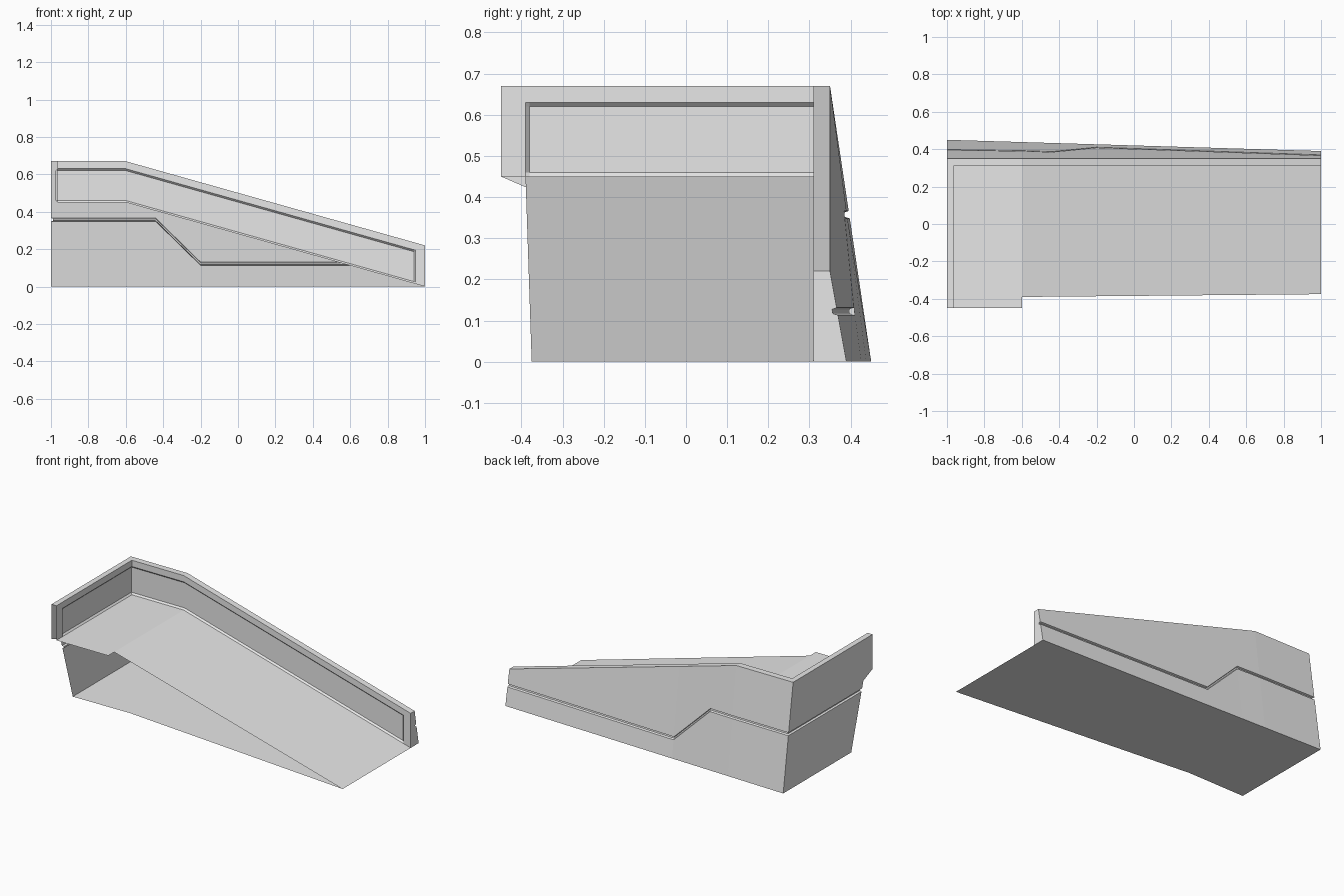
import bpy
from mathutils import Vector

cube = bpy.data.objects.get("Cube")
if cube:
    bpy.data.objects.remove(cube, do_unlink=True)

grey = bpy.data.materials.new("plain grey")
grey.use_nodes = True
grey.diffuse_color = (0.8, 0.8, 0.8, 1)
grey.node_tree.nodes["Principled BSDF"].inputs["Base Color"].default_value = (0.8, 0.8, 0.8, 1)

# Main sizes
BEND = -0.6            # where the flat landing turns into the slope
IN_X, IN_Y = -0.965, 0.31   # inner faces of the two parapets
FRONT = -0.45
LAND, RISE = 0.45, 0.22     # landing height, parapet height
CUT = 0.012            # groove and panel depth


def deck_z(x):
    return LAND * min(1, (1 - x) / (1 - BEND))


def top_z(x):
    return deck_z(x) + RISE


def back_y(x, z):
    """Outer back surface, flaring out towards the ground."""
    foot = 0.42 - 0.03 * x
    return 0.35 + (foot - 0.35) * (1 - z / top_z(x))


def make(name, verts, faces, facing):
    mesh = bpy.data.meshes.new(name)
    mesh.from_pydata(verts, [], faces)
    mesh.update()
    total = sum((p.normal * p.area for p in mesh.polygons), Vector())
    if total.dot(Vector(facing)) < 0:
        mesh.flip_normals()
    mesh.materials.append(grey)
    obj = bpy.data.objects.new(name, mesh)
    bpy.context.collection.objects.link(obj)
    return obj


def loft(name, columns, facing):
    """Skin a row of equally long columns of points."""
    n = len(columns[0])
    verts = [p for col in columns for p in col]
    faces = [(i * n + j, (i + 1) * n + j, (i + 1) * n + j + 1, i * n + j + 1)
             for i in range(len(columns) - 1) for j in range(n - 1)]
    return make(name, verts, faces, facing)


def groove_rows(g):
    """Heights and depths across the groove."""
    return [(g - 0.009, 0), (g - 0.005, CUT), (g + 0.005, CUT), (g + 0.009, 0)]


# Outer back wall with its stepped groove
def back_column(x, g):
    rows = [(0, 0)] + groove_rows(g) + [(top_z(x), 0)]
    return [(x + (d if x == -1 else 0), back_y(x, z) - d, z) for z, d in rows]


back = [back_column(x, g) for x, g in
        [(-1, 0.357), (BEND, 0.357), (-0.44, 0.357), (-0.2, 0.122), (1, 0.122)]]
loft("back_wall", back, (0, 1, 0))


# Outer end wall, leaning in below the landing
def end_front_y(z):
    return FRONT if z >= LAND else -0.235 - 0.298 * z


rows = [(0, 0)] + groove_rows(0.357) + [(0.41, 0), (LAND, 0), (top_z(-1), 0)]
loft("end_wall", [[(-1 + d, back_y(-1, z) - d, z) for z, d in rows],
                  [(-1 + d, end_front_y(z), z) for z, d in rows]], (-1, 0, 0))


# Inner parapet faces with one recessed panel running round the corner
def inner_column(x, y, dx, dy):
    low, high = deck_z(x), top_z(x)
    rows = [(low, 0), (low + 0.01, 1), (high - 0.05, 1), (high - 0.04, 0), (high, 0)]
    return [(x - dx * r, y + dy * r, z) for z, r in rows]


D = 0.01
loft("parapet_inner_panel", [inner_column(*c) for c in [
    (IN_X, FRONT, 0, 0), (IN_X, -0.39, 0, 0), (IN_X, -0.38, D, 0),
    (IN_X, IN_Y, D, D), (BEND, IN_Y, 0, D),
    (0.94, IN_Y, 0, D), (0.95, IN_Y, 0, 0), (1, IN_Y, 0, 0)]], (1, -1, 0))

# Parapet top
top = [((IN_X, FRONT), (-1, FRONT)), ((IN_X, IN_Y), (-1, 0.35)),
       ((BEND, IN_Y), (BEND, 0.35)), ((1, IN_Y), (1, 0.35))]
loft("parapet_top", [[(x, y, top_z(x)) for x, y in pair] for pair in top], (0, 0, 1))

# Closed low end of the back parapet
cap = [(1, IN_Y, 0)] + back[-1] + [(1, IN_Y, RISE)]
make("parapet_end", cap, [tuple(range(len(cap)))], (1, 0, 0))

# Landing and sloping deck
deck = [(IN_X, FRONT), (BEND, FRONT), (BEND, -0.39), (BEND, IN_Y), (IN_X, IN_Y),
        (1, -0.375), (1, IN_Y)]
make("ramp_deck", [(x, y, deck_z(x)) for x, y in deck],
     [(0, 1, 2, 3, 4), (2, 5, 6, 3)], (0, 0, 1))

# Floor under the hollow ramp
floor = [(-1, -0.235), (BEND, -0.23), (1, -0.375), (1, 0.39), (-1, 0.45)]
make("floor", [(x, y, 0) for x, y in floor], [(0, 1, 4), (1, 2, 3, 4)], (0, 0, -1))
